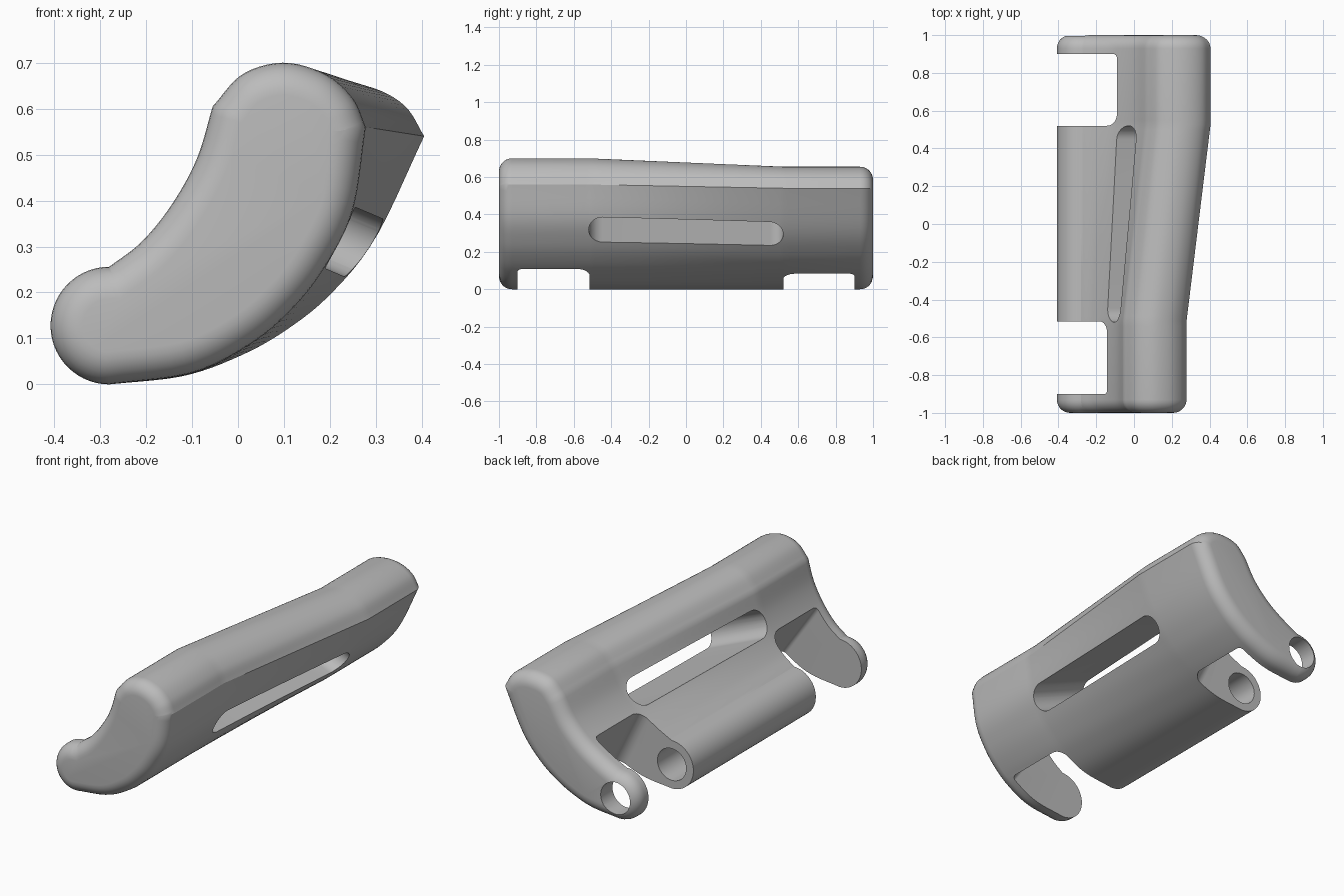
import bpy, bmesh, math
from mathutils import Vector

if "Cube" in bpy.data.objects:
    bpy.data.objects.remove(bpy.data.objects["Cube"])

HINGE = (-0.28, 0.128)
HINGE_R = 0.128
FILLET = 0.07


def spline(pts, n):
    """Catmull-Rom through pts, n samples, last point left out."""
    p = [Vector(q) for q in pts]
    p = [2 * p[0] - p[1]] + p + [2 * p[-1] - p[-2]]
    out, spans = [], len(pts) - 1
    for k in range(n):
        u = k / n * spans
        i = int(u)
        t = u - i
        a, b, c, d = p[i:i + 4]
        out.append(0.5 * (2 * b + (c - a) * t + (2 * a - 5 * b + 4 * c - d) * t * t
                          + (3 * b - a - 3 * c + d) * t ** 3))
    return out


def profile(outer, top, inner):
    """Closed x-z outline: hinge arc, outer curve, top arc, inner curve."""
    arc = []
    for k in range(28):
        a = math.radians(90 + 180 * k / 28)
        arc.append(Vector((HINGE[0] + HINGE_R * math.cos(a), HINGE[1] + HINGE_R * math.sin(a))))
    return arc + spline(outer, 32) + spline(top, 28) + spline(inner, 28)


CORNERS = (60, 88)  # outline indices of the two upper ridges


def inset(pts, d):
    """Offset the outline inwards, folding crossed points into the ridge corners."""
    if d < 1e-5:
        return [p.copy() for p in pts]
    n = len(pts)
    out = []
    for i in range(n):
        t1 = (pts[i] - pts[i - 1]).normalized()
        t2 = (pts[(i + 1) % n] - pts[i]).normalized()
        n1, n2 = Vector((-t1.y, t1.x)), Vector((-t2.y, t2.x))
        m = (n1 + n2).normalized()
        out.append(pts[i] + m * d / max(0.5, m.dot(n1)))

    def dist(q):
        best = 9
        for i in range(n):
            a, e = pts[i - 1], pts[i] - pts[i - 1]
            t = min(1, max(0, (q - a).dot(e) / e.length_squared))
            best = min(best, (q - a - e * t).length)
        return best
    bad = [dist(q) < d * 0.985 for q in out]
    for i in range(n):
        c = min(CORNERS, key=lambda k: abs(k - i))
        if bad[i] and abs(c - i) < 14:
            out[i] = out[c].copy()
    return out


front = profile(
    [(-0.28, 0), (-0.1, 0.025), (0.03, 0.09), (0.12, 0.167), (0.19, 0.257), (0.25, 0.38), (0.278, 0.56)],
    [(0.278, 0.56), (0.25, 0.622), (0.19, 0.675), (0.1, 0.7), (0.01, 0.675), (-0.055, 0.605)],
    [(-0.055, 0.605), (-0.09, 0.49), (-0.145, 0.39), (-0.21, 0.31), (-0.28, 0.256)])
back = profile(
    [(-0.28, 0), (-0.12, 0.018), (0, 0.06), (0.1, 0.115), (0.2, 0.195), (0.3, 0.32), (0.405, 0.54)],
    [(0.405, 0.54), (0.365, 0.604), (0.3, 0.643), (0.22, 0.655), (0.13, 0.635), (0.065, 0.57)],
    [(0.065, 0.57), (0.0, 0.46), (-0.09, 0.368), (-0.19, 0.302), (-0.28, 0.256)])

# Sections along y: rounded end, straight, taper, straight, rounded end
rings = []
steps = [math.radians(90 * k / 7) for k in range(8)]
for a in steps:
    rings.append((-1 + FILLET * (1 - math.sin(a)), inset(front, FILLET * (1 - math.cos(a)))))
rings.reverse()
for y in (-0.54, -0.515, -0.49, -0.25, 0, 0.25, 0.5, 0.525, 0.55):
    f = min(1, max(0, (y + 0.515) / 1.04))
    rings.append((y, [p.lerp(q, f) for p, q in zip(front, back)]))
for a in steps:
    rings.append((1 - FILLET * (1 - math.sin(a)), inset(back, FILLET * (1 - math.cos(a)))))
rings.sort(key=lambda r: r[0])


def make_object(name, bm):
    bmesh.ops.recalc_face_normals(bm, faces=bm.faces)
    me = bpy.data.meshes.new(name)
    bm.to_mesh(me)
    bm.free()
    ob = bpy.data.objects.new(name, me)
    bpy.context.collection.objects.link(ob)
    return ob


# Lever body
bm = bmesh.new()
loops = [[bm.verts.new((p.x, y, p.y)) for p in pts] for y, pts in rings]
n = len(front)
for la, lb in zip(loops, loops[1:]):
    for i in range(n):
        bm.faces.new((la[i - 1], la[i], lb[i], lb[i - 1]))
bm.faces.new(loops[0])
bm.faces.new(loops[-1])
bmesh.ops.remove_doubles(bm, verts=bm.verts, dist=1e-5)
body = make_object("lever_handle", bm)


def prism(name, outline, origin, m, e, length=1.2):
    """Cutter: (y, m) outline pushed both ways along e."""
    bm = bmesh.new()
    o, m, e = Vector(origin), Vector(m).normalized(), Vector(e).normalized()
    a, b = [[bm.verts.new(o + Vector((0, y, 0)) + m * s + e * k) for y, s in outline]
            for k in (-length, length)]
    bm.faces.new(a)
    bm.faces.new(b)
    for i in range(len(a)):
        bm.faces.new((a[i - 1], a[i], b[i], b[i - 1]))
    return make_object(name, bm)


def arc(cy, cm, r, a0, a1, k=10):
    return [(cy + r * math.cos(math.radians(a0 + (a1 - a0) * i / k)),
             cm + r * math.sin(math.radians(a0 + (a1 - a0) * i / k))) for i in range(k + 1)]


def notch(name, side, y_in, wall_top, wall_low):
    """Opening between the middle hinge barrel and an end tab."""
    out = [(y_in, -0.8)] + arc(y_in + 0.065, -0.065, 0.065, 180, 90)
    out += arc(0.9 - 0.025, -0.025, 0.025, 90, 0) + [(0.9, -0.8)]
    dx, dz = wall_low[0] - wall_top[0], wall_low[1] - wall_top[1]
    return prism(name, [(side * y, s) for y, s in out],
                 (wall_top[0], 0, wall_top[1]), (-dz, 0, dx), (dx, 0, dz))


cutters = [notch("front_notch", -1, 0.515, (-0.142, 0.395), (0.055, 0.11)),
           notch("back_notch", 1, 0.52, (-0.09, 0.368), (0.047, 0.085))]

# Long slot through the middle
R = 0.074
cutters.append(prism("slot", arc(0.52 - R, 0, R, -90, 90, 20) + arc(-0.52 + R, 0, R, 90, 270, 20),
                     (0.22, 0, 0.32), (0.39, 0, 0.92), (-0.92, 0, 0.39)))

# Pin hole through the barrel and the back tab, closed at the front tab
circle = [(0.085 * math.cos(math.tau * i / 40), 0.085 * math.sin(math.tau * i / 40)) for i in range(40)]
bm = bmesh.new()
a, b = [[bm.verts.new((HINGE[0] + x, y, HINGE[1] + z)) for x, z in circle] for y in (-0.7, 1.2)]
bm.faces.new(a)
bm.faces.new(b)
for i in range(40):
    bm.faces.new((a[i - 1], a[i], b[i], b[i - 1]))
cutters.append(make_object("pin_hole", bm))

# Apply the cuts
bpy.context.view_layer.objects.active = body
body.select_set(True)
for c in cutters:
    mod = body.modifiers.new(c.name, 'BOOLEAN')
    mod.operation, mod.solver, mod.object = 'DIFFERENCE', 'EXACT', c
    bpy.ops.object.modifier_apply(modifier=mod.name)
    bpy.data.objects.remove(c)

grey = bpy.data.materials.new("light_grey")
grey.diffuse_color = (0.5, 0.5, 0.5, 1)
grey.use_nodes = True
grey.node_tree.nodes["Principled BSDF"].inputs["Base Color"].default_value = grey.diffuse_color
body.data.materials.clear()
body.data.materials.append(grey)
bpy.ops.object.shade_smooth_by_angle(angle=math.radians(28))
